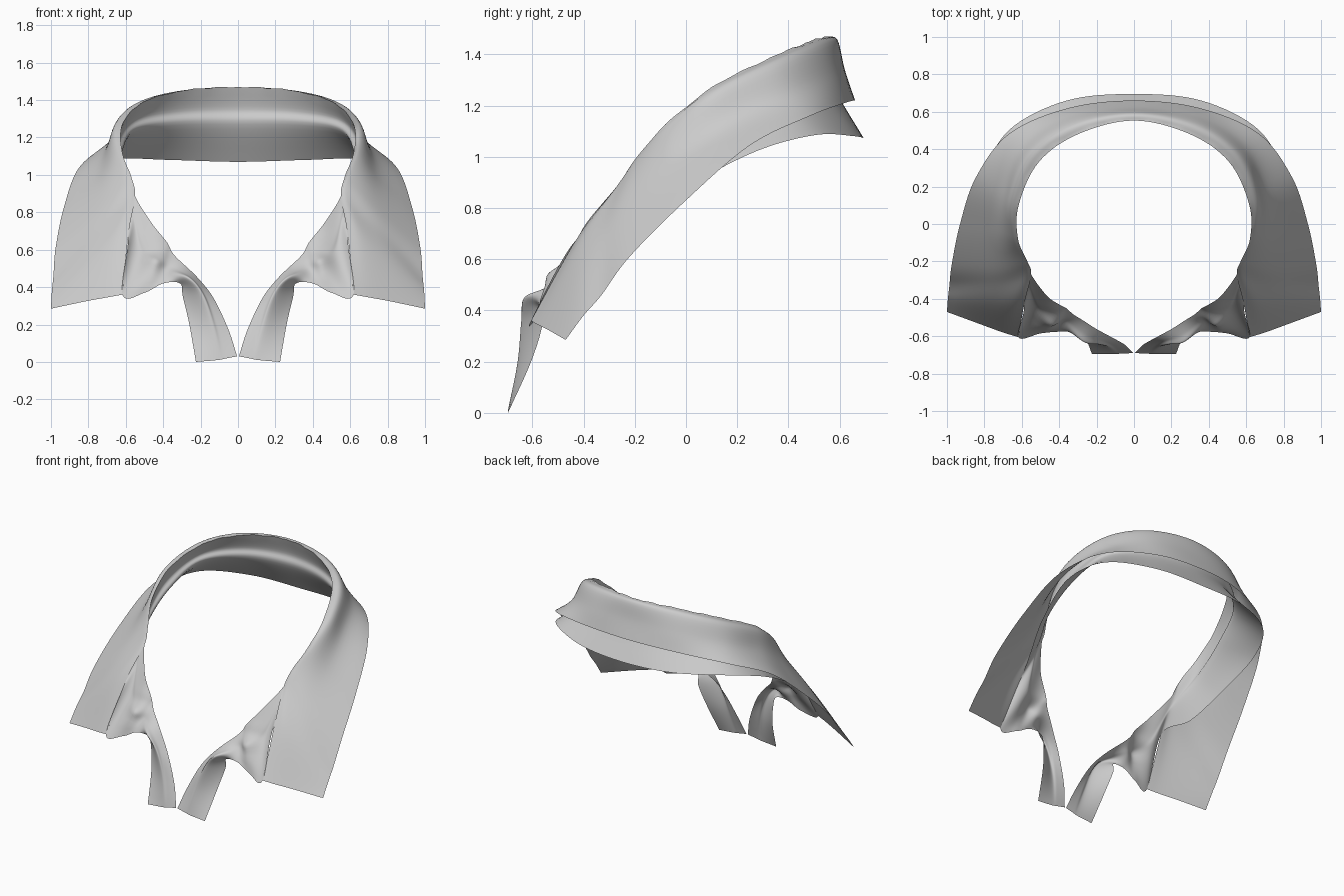
import bpy, math
from mathutils import Vector

# Cross-sections of the right half, from centre back to the front.
# Outer fall: fold, shoulder, middle, outer edge
FALL = [
    (0, .553, 1.47, 0, .592, 1.455, 0, .62, 1.34, 0, .66, 1.22),
    (.30, .48, 1.45, .33, .53, 1.435, .34, .58, 1.32, .35, .62, 1.21),
    (.51, .33, 1.385, .56, .37, 1.37, .60, .42, 1.25, .665, .485, 1.16),
    (.617, .10, 1.27, .665, .13, 1.255, .71, .18, 1.14, .845, .25, 1.045),
    (.62, -.08, 1.125, .66, -.06, 1.11, .75, -.03, .98, .93, 0, .83),
    (.57, -.20, .985, .61, -.20, .965, .75, -.22, .82, .975, -.22, .61),
    (.55, -.27, .885, .60, -.28, .86, .76, -.32, .70, .987, -.33, .46),
    (.585, -.42, .69, .66, -.42, .66, .79, -.42, .55, .995, -.40, .38),
    (.618, -.605, .36, .70, -.58, .345, .81, -.54, .325, 1.0, -.47, .285),
]
# Inner stand and facing: fold, seam, outer edge
STAND = [
    (0, .553, 1.47, 0, .58, 1.27, 0, .695, 1.07),
    (.30, .48, 1.45, .32, .52, 1.265, .36, .66, 1.08),
    (.51, .33, 1.385, .55, .36, 1.23, .665, .505, 1.085),
    (.617, .10, 1.27, .625, .13, 1.12, .785, .27, 1.02),
    (.62, -.08, 1.125, .635, -.09, .98, .75, -.02, .87),
    (.57, -.20, .985, .60, -.23, .86, .675, -.24, .73),
    (.55, -.27, .885, .565, -.345, .77, .588, -.425, .68),
    (.46, -.39, .74, .53, -.47, .56, .618, -.605, .36),
    (.38, -.44, .64, .45, -.545, .52, .50, -.585, .37),
    (.34, -.47, .57, .38, -.54, .48, .40, -.575, .42),
    (.22, -.55, .455, .27, -.63, .45, .31, -.575, .42),
    (.13, -.60, .34, .20, -.64, .36, .295, -.56, .35),
    (.05, -.645, .17, .15, -.655, .20, .26, -.605, .20),
    (.005, -.69, .03, .11, -.695, .01, .225, -.695, 0),
]


def spline(pts, steps, mirrored_start=False):
    """Smooth curve through the points."""
    first = pts[0] * 2 - pts[1]
    if mirrored_start:
        first = Vector((-pts[1].x, pts[1].y, pts[1].z))
    p = [first] + pts + [pts[-1] * 2 - pts[-2]]
    out = []
    for i in range(1, len(p) - 2):
        a, b, c, d = p[i - 1:i + 3]
        for k in range(steps):
            t = k / steps
            out.append(.5 * (2 * b + (c - a) * t + (2 * a - 5 * b + 4 * c - d) * t * t
                             + (3 * b - a - 3 * c + d) * t ** 3))
    return out + [pts[-1].copy()]


def hollowed(s):
    """Add a point between fold and seam, hollowed outwards at the back."""
    f, c = Vector(s[:3]), Vector(s[3:6])
    depth = .02 * max(0, min(1, (f.z - .9) / .4))
    h = f.lerp(c, .6) + Vector((f.x, f.y, 0)).normalized() * depth
    return s[:3] + tuple(h) + s[3:]


def cloth(name, sections, pucker=0.0):
    """Lofted half sheet, mirrored across x."""
    n = len(sections[0]) // 3
    rails = [spline([Vector(s[3 * j:3 * j + 3]) for s in sections], 8, True) for j in range(n)]
    rows = [spline([r[i] for r in rails], 6) for i in range(len(rails[0]))]
    w = len(rows[0])
    verts = []
    for row in rows:
        for j, v in enumerate(row):
            # slight crumple along the fold and at the gathered front
            if j < 2 and v.z > .9:
                v.z += .004 * math.sin(v.x * 47) * math.sin(v.y * 31 + 1)
            d = (v - Vector((.42, -.50, .55))).length
            v.y += pucker * math.exp(-(d / .1) ** 2) * math.sin(v.z * 55)
            verts.append(v)
    faces = [(i * w + j, i * w + j + 1, (i + 1) * w + j + 1, (i + 1) * w + j)
             for i in range(len(rows) - 1) for j in range(w - 1)]
    mesh = bpy.data.meshes.new(name)
    mesh.from_pydata(verts, [], faces)
    mesh.polygons.foreach_set("use_smooth", [True] * len(faces))
    ob = bpy.data.objects.new(name, mesh)
    bpy.context.collection.objects.link(ob)
    m = ob.modifiers.new("Mirror", 'MIRROR')
    m.merge_threshold = .001
    return ob


# Turned-down outer collar
cloth("collar_fall", FALL)
# Inner band with twisted front facings
cloth("collar_stand", [hollowed(s) for s in STAND], pucker=.008)
